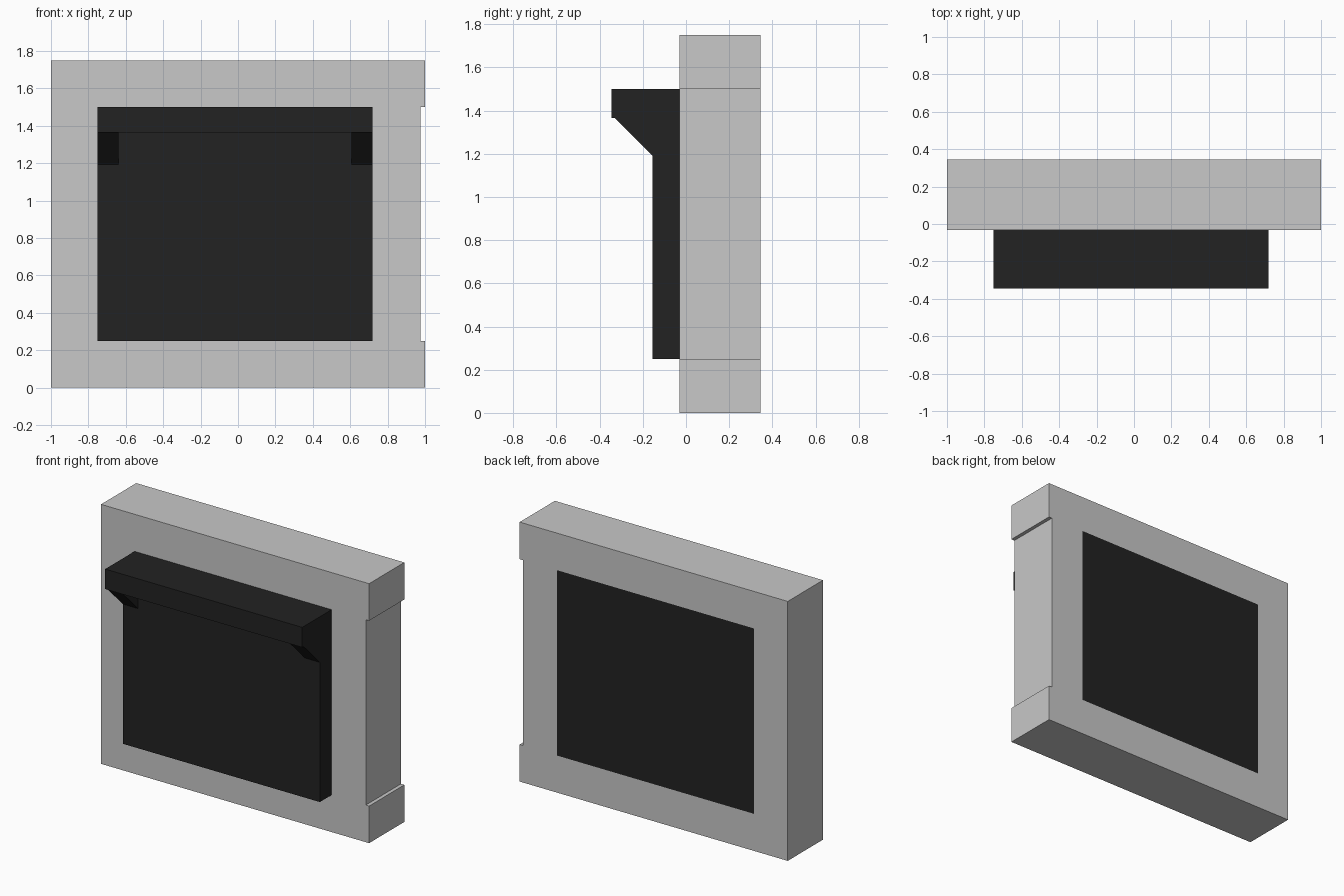
import bpy, bmesh, math
from mathutils import Vector

if "Cube" in bpy.data.objects:
    bpy.data.objects.remove(bpy.data.objects["Cube"])


def material(name, rgb):
    m = bpy.data.materials.new(name)
    m.diffuse_color = (*rgb, 1.0)
    m.use_nodes = True
    m.node_tree.nodes["Principled BSDF"].inputs["Base Color"].default_value = m.diffuse_color
    return m


GREY = material("light grey", (0.58, 0.58, 0.58))
BLACK = material("near black", (0.016, 0.016, 0.016))

Y_BACK, Y_WALL, Y_PANEL, Y_FRONT = 0.344, -0.031, -0.156, -0.344
X_LEFT, X_RIGHT = -0.75, 0.72
Z_LOW, Z_SLAB, Z_HIGH = 0.25, 1.365, 1.5


def finish(name, bm, mat):
    bmesh.ops.recalc_face_normals(bm, faces=bm.faces[:])
    mesh = bpy.data.meshes.new(name)
    bm.to_mesh(mesh)
    bm.free()
    mesh.materials.append(mat)
    obj = bpy.data.objects.new(name, mesh)
    bpy.context.collection.objects.link(obj)


def extrude(bm, faces, offset):
    ext = bmesh.ops.extrude_face_region(bm, geom=faces)
    verts = [g for g in ext["geom"] if isinstance(g, bmesh.types.BMVert)]
    bmesh.ops.translate(bm, verts=verts, vec=Vector(offset))


def side_profile(name, points, x0, x1, mat):
    """Extrude a (y, z) outline along x."""
    bm = bmesh.new()
    face = bm.faces.new([bm.verts.new((x0, y, z)) for y, z in points])
    extrude(bm, [face], (x1 - x0, 0, 0))
    finish(name, bm, mat)


# Wall frame: grid cells, leaving out the opening and the shallow side recess
xs = [-1.0, X_LEFT, X_RIGHT, 0.975, 1.0]
zs = [0.0, Z_LOW, Z_HIGH, 1.75]
bm = bmesh.new()
grid = [[bm.verts.new((x, Y_WALL, z)) for z in zs] for x in xs]
for i in range(4):
    for k in range(3):
        if k == 1 and i in (1, 3):
            continue
        bm.faces.new((grid[i][k], grid[i + 1][k], grid[i + 1][k + 1], grid[i][k + 1]))
extrude(bm, bm.faces[:], (0, Y_BACK - Y_WALL, 0))
finish("wall_frame", bm, GREY)

# Dark panel filling the opening, with the overhanging ledge on top
side_profile("panel_with_ledge", [
    (Y_BACK, Z_LOW), (Y_PANEL, Z_LOW), (Y_PANEL, Z_SLAB),
    (Y_FRONT, Z_SLAB), (Y_FRONT, Z_HIGH), (Y_BACK, Z_HIGH)],
    X_LEFT, X_RIGHT, BLACK)

# Sloped brackets under both ends of the ledge
for name, x0 in (("left_bracket", X_LEFT), ("right_bracket", X_RIGHT - 0.112)):
    side_profile(name, [(Y_PANEL, 1.192), (-0.33, Z_SLAB), (Y_PANEL, Z_SLAB)],
                 x0, x0 + 0.112, BLACK)
